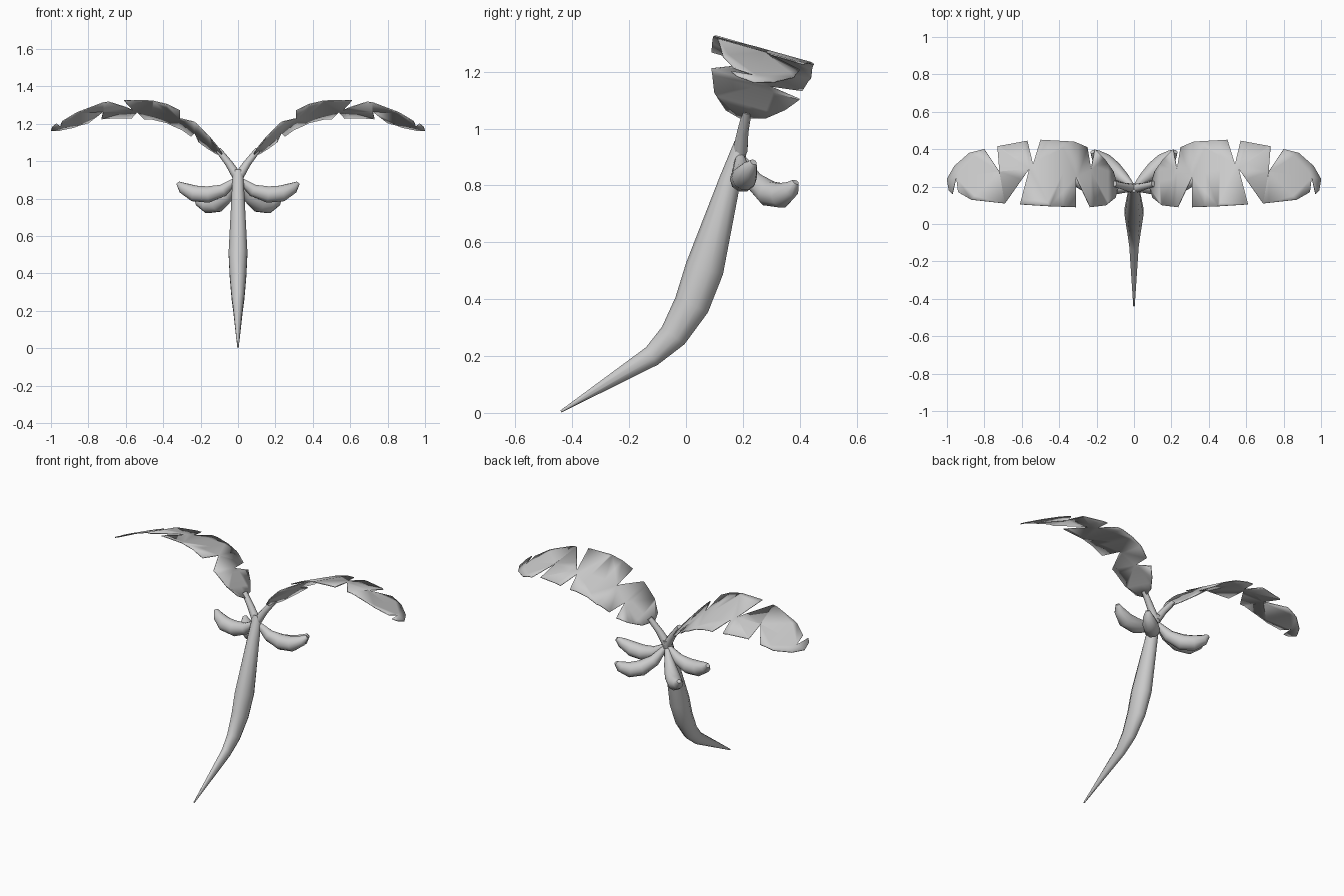
import bpy
import bmesh
import math
from mathutils import Vector

default_cube = bpy.data.objects.get("Cube")
if default_cube:
    bpy.data.objects.remove(default_cube, do_unlink=True)

# Single flat colour
grey = bpy.data.materials.new("plain_grey")
grey.use_nodes = True
colour = (0.6, 0.6, 0.6, 1)
grey.diffuse_color = colour
for node in grey.node_tree.nodes:
    if node.type == 'BSDF_PRINCIPLED':
        node.inputs["Base Color"].default_value = colour


def finish(bm, name, mirrored=False, thickness=0, angle=50):
    """Turn a bmesh into a smooth shaded, optionally mirrored object."""
    mesh = bpy.data.meshes.new(name)
    bm.to_mesh(mesh)
    bm.free()
    mesh.materials.append(grey)
    obj = bpy.data.objects.new(name, mesh)
    bpy.context.collection.objects.link(obj)
    bpy.ops.object.select_all(action='DESELECT')
    obj.select_set(True)
    bpy.context.view_layer.objects.active = obj
    bpy.ops.object.shade_smooth_by_angle(angle=math.radians(angle))
    if thickness:
        solid = obj.modifiers.new("Thickness", 'SOLIDIFY')
        solid.thickness = thickness
        solid.offset = 0
    if mirrored:
        mirror = obj.modifiers.new("Mirror", 'MIRROR')
        mirror.use_mirror_merge = False
    return obj


def tube(name, path, radii, reference, mirrored=False, sides=10):
    """Loft elliptical rings along a path; radii are (across, along reference)."""
    bm = bmesh.new()
    points = [Vector(p) for p in path]
    rings = []
    for i, centre in enumerate(points):
        before = points[max(i - 1, 0)]
        after = points[min(i + 1, len(points) - 1)]
        tangent = (after - before).normalized()
        across = tangent.cross(Vector(reference)).normalized()
        along = across.cross(tangent)
        wide, deep = radii[i]
        ring = []
        for k in range(sides):
            turn = math.tau * k / sides
            offset = across * wide * math.cos(turn) + along * deep * math.sin(turn)
            ring.append(bm.verts.new(centre + offset))
        rings.append(ring)
    for low, high in zip(rings, rings[1:]):
        for k in range(sides):
            n = (k + 1) % sides
            bm.faces.new((low[k], low[n], high[n], high[k]))
    bm.faces.new(rings[0])
    bm.faces.new(rings[-1])
    bmesh.ops.recalc_face_normals(bm, faces=bm.faces[:])
    return finish(bm, name, mirrored)


def round_radii(values):
    return [(r, r) for r in values]


# Leaning trunk, thick in the middle and pointed at the foot
tube("trunk",
     [(0, -.44, .005), (0, -.12, .2), (0, -.045, .272), (0, .02, .38),
      (0, .065, .507), (0, .155, .82), (0, .195, .95)],
     [(.004, .004), (.037, .026), (.05, .036), (.063, .046),
      (.068, .053), (.038, .036), (.025, .028)],
     (1, 0, 0))

# Leaf stalks that fork from the trunk top
tube("leaf_stalks",
     [(.005, .19, .92), (.05, .2, .99), (.105, .215, 1.06)],
     round_radii([.026, .02, .016]), (0, 1, 0), mirrored=True, sides=8)

# Curved fruit: one pair to the sides, one pair to the rear
fruit_radii = round_radii([.016, .034, .046, .045, .03, .012])
tube("side_fruit",
     [(.01, .19, .9), (.08, .195, .845), (.16, .2, .822),
      (.235, .205, .828), (.295, .222, .858), (.32, .238, .882)],
     fruit_radii, (0, 0, 1), mirrored=True)
tube("rear_fruit",
     [(.01, .2, .89), (.055, .24, .815), (.11, .29, .772),
      (.16, .335, .765), (.205, .37, .787), (.222, .386, .812)],
     fruit_radii, (0, 0, 1), mirrored=True)

# Torn leaf outline seen from above, in hundredths
rear_edge = [(8.5, 19), (11, 28), (16, 35), (21, 40), (23, 29), (25, 41),
             (32, 44), (50, 45), (54, 32), (57, 44.5), (73, 41.5),
             (72, 28), (80, 40), (88, 38), (96, 31), (100, 24)]
front_edge = [(99, 18), (97, 16), (95, 25), (94, 17), (87, 13), (69, 11),
              (56, 29.5), (61, 10.5), (45, 9.5), (31, 9), (31, 25),
              (23.5, 9), (15, 10), (10, 14)]

# Arch of the leaf along its length: distance out, height
arch = [(.08, 1.06), (.14, 1.12), (.21, 1.19), (.3, 1.265), (.38, 1.305),
        (.46, 1.325), (.6, 1.33), (.72, 1.32), (.85, 1.275), (.94, 1.235),
        (1.01, 1.2)]


def arch_height(x):
    for (xa, za), (xb, zb) in zip(arch, arch[1:]):
        if x <= xb:
            return za + (zb - za) * (x - xa) / (xb - xa)
    return arch[-1][1]


# Flat outline is sliced across, then bent to the arch and tilted back
leaf = bmesh.new()
corners = [leaf.verts.new((x / 100, y / 100, 0)) for x, y in rear_edge + front_edge]
blade = leaf.faces.new(corners)
blade.normal_update()
if blade.normal.z < 0:
    blade.normal_flip()
bmesh.ops.triangulate(leaf, faces=[blade])
for cut_x, _ in arch[1:-1]:
    bmesh.ops.bisect_plane(leaf, geom=leaf.verts[:] + leaf.edges[:] + leaf.faces[:],
                           plane_co=(cut_x, 0, 0), plane_no=(1, 0, 0))
for v in leaf.verts:
    v.co.z = arch_height(v.co.x) - .28 * (v.co.y - .09)
finish(leaf, "leaves", mirrored=True, thickness=.005)
